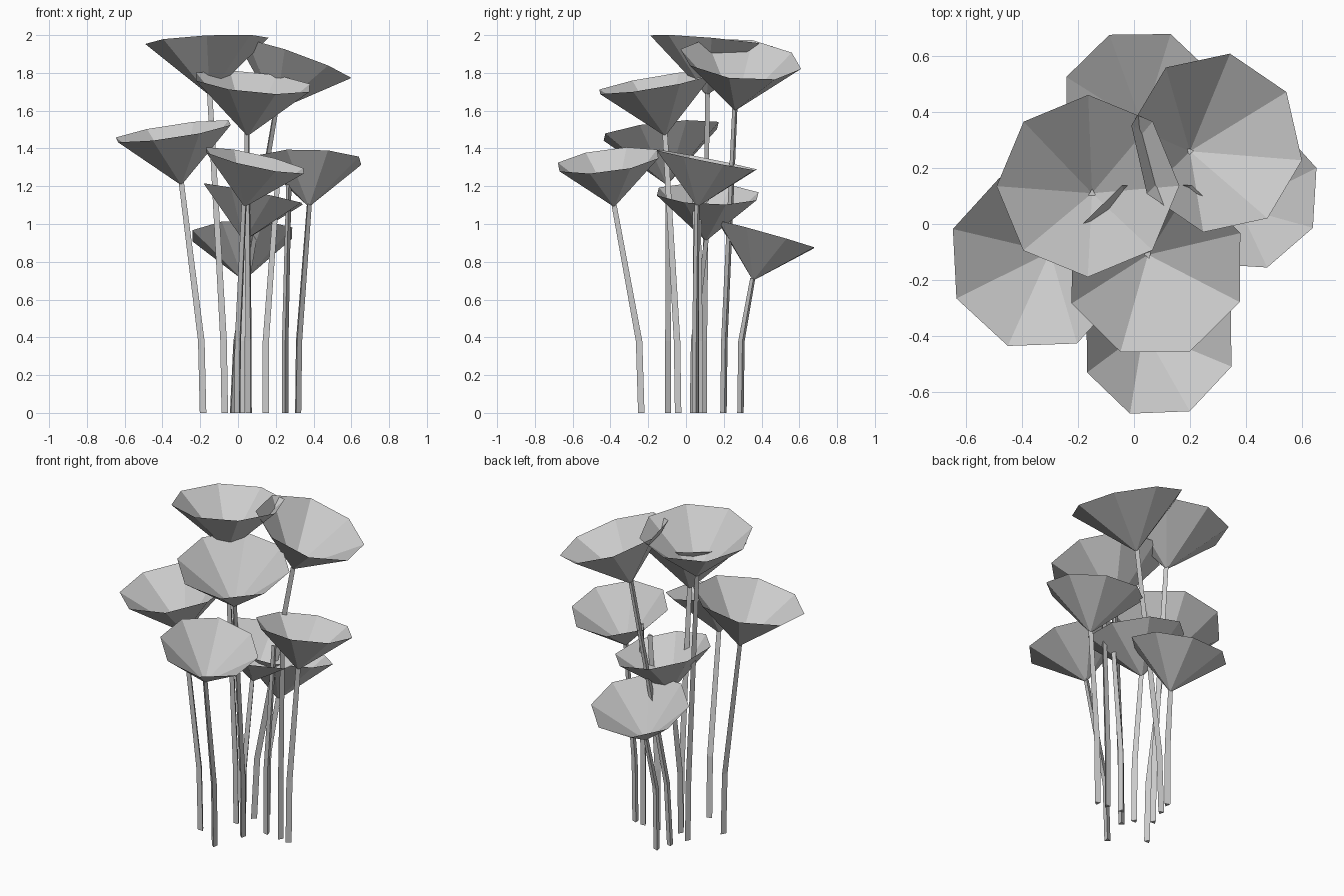
import bpy
import bmesh
from math import sin, cos, radians
from mathutils import Vector

cube = bpy.data.objects.get("Cube")
if cube:
    bpy.data.objects.remove(cube)

# Single grey material
grey = bpy.data.materials.new("plain_grey")
grey.use_nodes = True
tone = (0.6, 0.6, 0.6, 1)
grey.diffuse_color = tone
grey.node_tree.nodes["Principled BSDF"].inputs["Base Color"].default_value = tone


def finish(bm, name):
    bmesh.ops.recalc_face_normals(bm, faces=bm.faces)
    mesh = bpy.data.meshes.new(name)
    bm.to_mesh(mesh)
    bm.free()
    mesh.materials.append(grey)
    bpy.context.collection.objects.link(bpy.data.objects.new(name, mesh))


def ring(bm, centre, axis, radius, count, phase):
    """Regular polygon of vertices facing along axis."""
    turn = Vector((0, 0, 1)).rotation_difference(Vector(axis))
    verts = []
    for i in range(count):
        a = radians(phase + 360 * i / count)
        spoke = turn @ Vector((cos(a), sin(a), 0))
        verts.append(bm.verts.new(Vector(centre) + spoke * radius))
    return verts


def funnel(name, tip, axis, radius, phase):
    """Open eight-sided cone standing on its tip."""
    bm = bmesh.new()
    axis = Vector(axis).normalized()
    rim = ring(bm, Vector(tip) + axis * radius * 0.89, axis, radius, 8, phase)
    point = bm.verts.new(tip)
    for a, b in zip(rim, rim[1:] + rim[:1]):
        bm.faces.new((point, a, b))
    finish(bm, name)


def stem(name, foot, knee, tip, phase):
    """Three-sided stalk with one bend."""
    bm = bmesh.new()
    rings = [ring(bm, p, (0, 0, 1), r, 3, phase)
             for p, r in ((foot, 0.02), (knee, 0.02), (tip, 0.016))]
    for low, high in zip(rings, rings[1:]):
        for i in range(3):
            j = (i + 1) % 3
            bm.faces.new((low[i], low[j], high[j], high[i]))
    bm.faces.new(rings[0])
    bm.faces.new(rings[-1])
    finish(bm, name)


# Flowers: name, tip, axis, rim radius, rim turn, stem foot
BIG, SMALL = 0.327, 0.286
flowers = [
    ("top", (-0.15, 0.11, 1.68), (-0.05, 0.09, 1), BIG, 0, (-0.07, 0.09)),
    ("back_left", (0.20, 0.26, 1.60), (0.35, 0.11, 1), BIG, 35, (-0.03, 0.20)),
    ("middle", (0.05, -0.11, 1.465), (0.10, -0.17, 1), BIG, 22.5, (0.06, -0.04)),
    ("right", (-0.30, -0.10, 1.205), (-0.15, -0.11, 1), BIG, 25, (-0.185, -0.10)),
    ("left", (0.375, 0.06, 1.09), (0.03, 0.20, 1), SMALL, 19, (0.315, 0.05)),
    ("front", (0.035, -0.38, 1.09), (0.22, -0.13, 1), SMALL, 24, (0.0, -0.235)),
    ("inner", (0.03, 0.105, 0.91), (0.20, 0.04, 1), SMALL, 20, (0.02, 0.03)),
    ("back", (0.03, 0.355, 0.70), (-0.03, 0.28, 1), SMALL, 23, (0.0, 0.29)),
]
for n, (name, tip, axis, radius, turn, foot) in enumerate(flowers):
    funnel(name + "_flower", tip, axis, radius, turn)
    lean = (Vector(tip[:2]) - Vector(foot)) * 0.08
    knee = (foot[0] + lean.x, foot[1] + lean.y, 0.38)
    top = Vector(tip) + Vector((0, 0, 0.015))
    stem(name + "_stem", (*foot, 0), knee, top, 90 + 40 * n)

# Bare stalks without a flower
stem("bare_stem_long", (0.25, 0.06, 0), (0.25, 0.06, 0.38), (0.27, 0.05, 1.25), 30)
stem("bare_stem_short", (0.15, 0.07, 0), (0.15, 0.07, 0.38), (0.21, 0.06, 1.2), 75)
